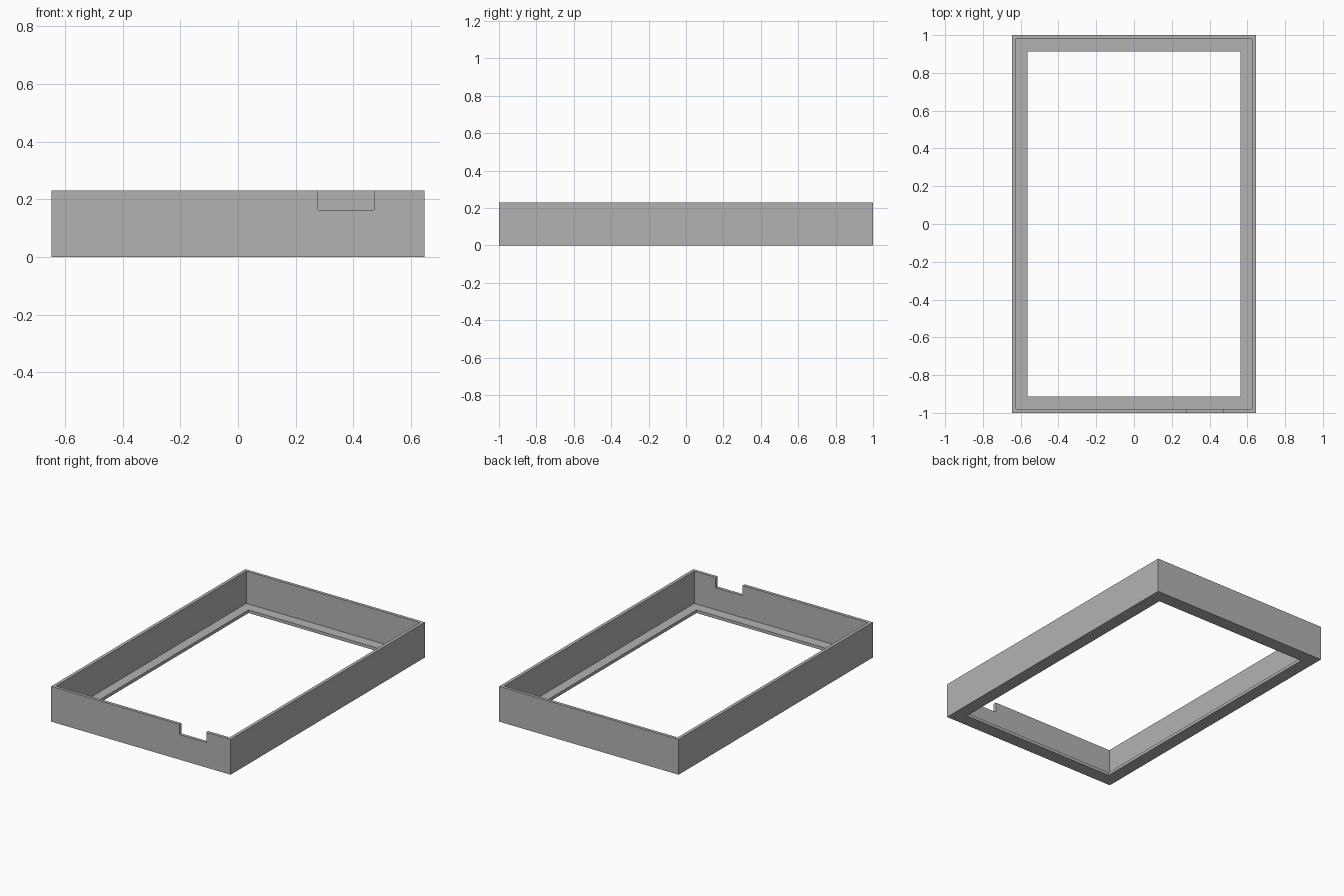
import bpy
import bmesh

cube = bpy.data.objects.get("Cube")
if cube:
    bpy.data.objects.remove(cube, do_unlink=True)

HEIGHT = 0.23
LEDGE = 0.02            # thickness of the bottom ledge
OUTER = (0.647, 1.0)    # half sizes of the rectangles
INNER = (0.626, 0.98)
OPENING = (0.563, 0.912)

grey = bpy.data.materials.new("plain grey")
grey.use_nodes = True
colour = (0.45, 0.45, 0.45, 1)
grey.diffuse_color = colour
grey.node_tree.nodes["Principled BSDF"].inputs["Base Color"].default_value = colour


def add_object(name, bm):
    bmesh.ops.recalc_face_normals(bm, faces=bm.faces)
    mesh = bpy.data.meshes.new(name)
    bm.to_mesh(mesh)
    bm.free()
    mesh.materials.append(grey)
    obj = bpy.data.objects.new(name, mesh)
    bpy.context.collection.objects.link(obj)
    return obj


# Frame: an L-shaped wall and ledge section swept round the rectangle
section = [(OUTER, 0), (OUTER, HEIGHT), (INNER, HEIGHT),
           (INNER, LEDGE), (OPENING, LEDGE), (OPENING, 0)]
corners = [(-1, -1), (1, -1), (1, 1), (-1, 1)]
bm = bmesh.new()
rings = [[bm.verts.new((sx * half[0], sy * half[1], z)) for sx, sy in corners]
         for half, z in section]
for i, ring in enumerate(rings):
    following = rings[(i + 1) % len(rings)]
    for j in range(4):
        k = (j + 1) % 4
        bm.faces.new((ring[j], ring[k], following[k], following[j]))
frame = add_object("tray_frame", bm)

# Notch in the top edge of the front wall
x0, x1, z0, z1 = 0.277, 0.472, 0.163, 0.3
bm = bmesh.new()
bmesh.ops.create_cube(bm, size=1)
bmesh.ops.scale(bm, vec=(x1 - x0, 0.1, z1 - z0), verts=bm.verts)
bmesh.ops.translate(bm, vec=((x0 + x1) / 2, -OUTER[1], (z0 + z1) / 2), verts=bm.verts)
cutter = add_object("notch_cutter", bm)
cutter.hide_render = True

notch = frame.modifiers.new("notch", "BOOLEAN")
notch.operation = "DIFFERENCE"
notch.solver = "EXACT"
notch.object = cutter
bpy.context.view_layer.objects.active = frame
frame.select_set(True)
bpy.ops.object.modifier_apply(modifier=notch.name)
bpy.data.objects.remove(cutter, do_unlink=True)
